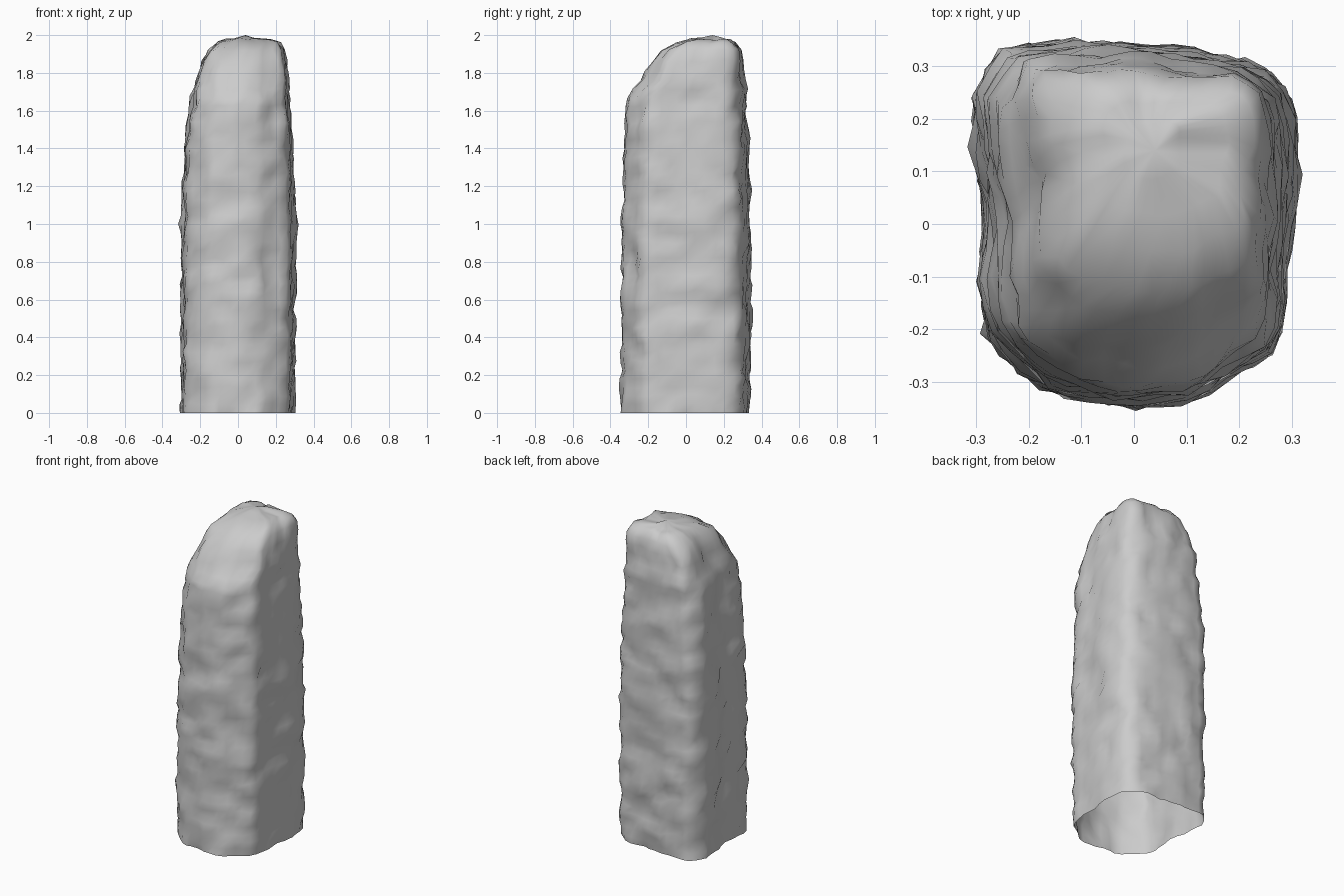
import bpy, bmesh, math
from mathutils import Vector, noise

cube = bpy.data.objects.get("Cube")
if cube:
    bpy.data.objects.remove(cube, do_unlink=True)

# Pale stone
stone = bpy.data.materials.new("pale_stone")
stone.use_nodes = True
stone.diffuse_color = (0.6, 0.6, 0.6, 1)
stone.node_tree.nodes["Principled BSDF"].inputs["Base Color"].default_value = (0.6, 0.6, 0.6, 1)

# Cross-section on a unit square: rounded back corners, blunt pointed front
OUTLINE = [(0, -1), (0.33, -0.97), (0.55, -0.84), (0.88, -0.67), (0.92, -0.2), (0.98, 0.3),
           (0.94, 0.7), (0.74, 0.88), (0.3, 0.95), (-0.3, 1), (-0.8, 0.97), (-0.99, 0.72),
           (-0.98, 0.4), (-0.91, 0.05), (-0.95, -0.3), (-0.9, -0.64), (-0.53, -0.93)]

# Height, then left-hand, right-hand, front and back limits
LIMITS = [(0, -0.305, 0.31, -0.345, 0.34), (1.0, -0.305, 0.313, -0.338, 0.34),
          (1.4, -0.285, 0.298, -0.33, 0.335), (1.67, -0.255, 0.283, -0.31, 0.318),
          (1.76, -0.23, 0.277, -0.24, 0.313), (1.86, -0.19, 0.267, -0.185, 0.305),
          (1.92, -0.155, 0.255, -0.135, 0.295), (1.96, -0.11, 0.225, -0.05, 0.265),
          (1.975, -0.07, 0.18, 0.02, 0.235), (1.985, -0.02, 0.1, 0.09, 0.19)]
SIDES = 46


def sample_outline(count):
    """Even spacing along the closed outline."""
    pts = [Vector((x, y)) for x, y in OUTLINE]
    pts.append(pts[0])
    lengths = [(b - a).length for a, b in zip(pts, pts[1:])]
    result = []
    for i in range(count):
        d = sum(lengths) * i / count
        k = 0
        while d > lengths[k]:
            d -= lengths[k]
            k += 1
        result.append(pts[k].lerp(pts[k + 1], d / lengths[k]))
    return result


def rough(p):
    """Push a point about to give a hewn surface, with a level foot and top."""
    bump = noise.noise_vector(p * 8.3) * 0.019 + noise.noise_vector(p * 17) * 0.015
    bump.z *= 0.8 if p.z > 0 else 0
    moved = p + bump
    moved.z = min(moved.z, 2)
    return moved


# Ring limits: even courses up the shaft, closer ones over the crown
levels = []
for a, b in zip(LIMITS, LIMITS[1:]):
    steps = max(1, round((b[0] - a[0]) / 0.045))
    levels += [[u + (v - u) * i / steps for u, v in zip(a, b)] for i in range(steps)]
levels.append(LIMITS[-1])

bm = bmesh.new()
section = sample_outline(SIDES)
rings = []
for z, x0, x1, y0, y1 in levels:
    ring = []
    for s in section:
        p = Vector(((x0 + x1) / 2 + s.x * (x1 - x0) / 2,
                    (y0 + y1) / 2 + s.y * (y1 - y0) / 2, z))
        ring.append(bm.verts.new(rough(p)))
    rings.append(ring)
for low, high in zip(rings, rings[1:]):
    for i in range(SIDES):
        j = (i + 1) % SIDES
        bm.faces.new((low[i], low[j], high[j], high[i]))

# Crown closes to a point; the foot stays open
tip = bm.verts.new((0.04, 0.14, 2))
for i in range(SIDES):
    bm.faces.new((rings[-1][i], rings[-1][(i + 1) % SIDES], tip))

for f in bm.faces:
    f.smooth = True

mesh = bpy.data.meshes.new("standing_stone")
bm.to_mesh(mesh)
bm.free()
mesh.materials.append(stone)
pillar = bpy.data.objects.new("standing_stone", mesh)
bpy.context.collection.objects.link(pillar)
